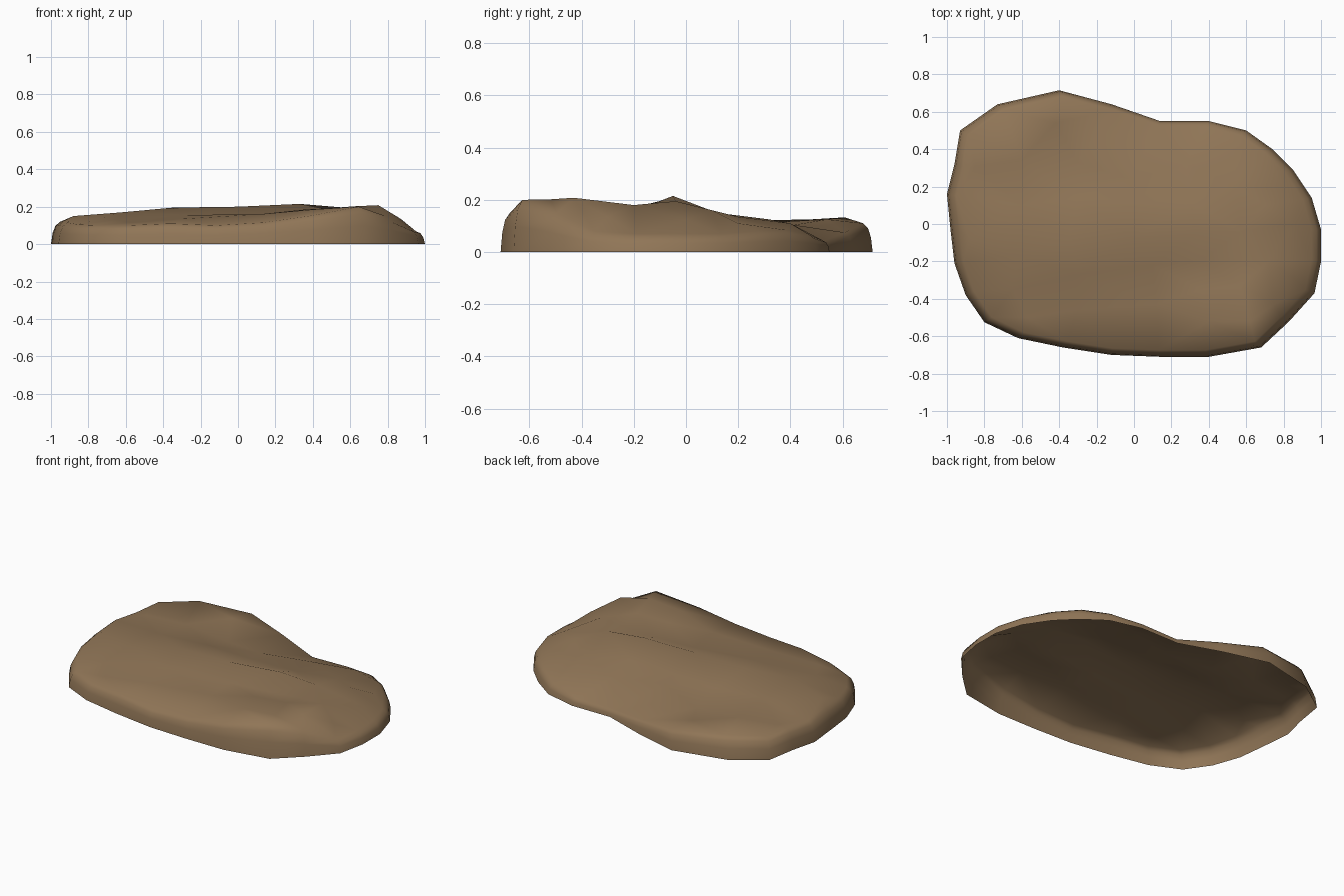
import bpy, bmesh
from mathutils import Vector
from mathutils.geometry import delaunay_2d_cdt

# Ground outline, counter-clockwise from the right: x, y, height of the rim there
OUTLINE = [(1, -.03, .07), (.95, .14, .07), (.85, .29, .08), (.74, .40, .085), (.60, .50, .065),
           (.40, .55, .045), (.14, .55, .04), (-.12, .64, .075), (-.40, .715, .11), (-.73, .64, .133),
           (-.93, .50, .125), (-.96, .32, .12), (-1, .16, .12), (-.98, -.04, .125), (-.96, -.21, .115),
           (-.90, -.38, .105), (-.80, -.525, .10), (-.62, -.61, .10), (-.38, -.66, .11),
           (-.12, -.70, .10), (.14, -.71, .115), (.40, -.71, .15), (.68, -.66, .20),
           (.83, -.52, .15), (.965, -.37, .08), (1, -.20, .07)]

# Points of the uneven top: x, y, height
TOP = [(.33, -.05, .215), (0, -.08, .2), (-.35, -.08, .195), (-.62, -.17, .17), (-.88, -.08, .15),
       (.57, -.04, .195), (.7, .1, .16),                                            # middle ridge
       (-.6, .1, .145), (-.3, .14, .14), (0, .12, .145), (.3, .12, .15), (.55, .2, .135),
       (-.02, .24, .13), (.28, .32, .125), (.53, .4, .11),                          # back right crest
       (-.42, .54, .125), (-.6, .34, .115), (-.85, .3, .122), (-.3, .33, .09),      # back left hollow
       (.35, -.2, .155), (.1, -.22, .15), (.58, -.19, .17),                         # dip
       (.36, -.35, .185), (.57, -.33, .195), (.72, -.2, .18), (.75, -.43, .208),
       (.62, -.52, .202), (.4, -.52, .185),                                         # front right hump
       (.12, -.43, .16), (-.3, -.46, .135), (-.57, -.5, .115), (-.3, -.27, .155), (-.65, -.35, .13),
       (.87, -.3, .135), (.86, 0, .125), (.8, .2, .11)]

# Side wall: rings of the outline, curving in to the rim, open underneath
bm = bmesh.new()
n = len(OUTLINE)
rings = [[bm.verts.new((x * s, y * s, h * f)) for x, y, h in OUTLINE]
         for s, f in [(1, 0), (.991, .5), (.976, .82), (.95, 1)]]
for a, b in zip(rings, rings[1:]):
    for i in range(n):
        j = (i + 1) % n
        bm.faces.new((a[i], a[j], b[j], b[i]))

# Top: triangles through the rim and the top points
verts = rings[-1] + [bm.verts.new(p) for p in TOP]
flat = [Vector(v.co[:2]) for v in verts]
_, _, tris, origin, _, _ = delaunay_2d_cdt(flat, [], [list(range(n))], 1, 1e-5)
for t in tris:
    bm.faces.new([verts[origin[i][0]] for i in t])
bmesh.ops.recalc_face_normals(bm, faces=bm.faces)
if sum(f.normal.z for f in bm.faces) < 0:
    bmesh.ops.reverse_faces(bm, faces=bm.faces)
for f in bm.faces:
    f.smooth = True

mesh = bpy.data.meshes.new("flat_stone")
bm.to_mesh(mesh)
bm.free()
stone = bpy.data.objects.new("flat_stone", mesh)
bpy.context.collection.objects.link(stone)

mat = bpy.data.materials.new("brown stone")
mat.diffuse_color = (.28, .18, .095, 1)
mesh.materials.append(mat)
